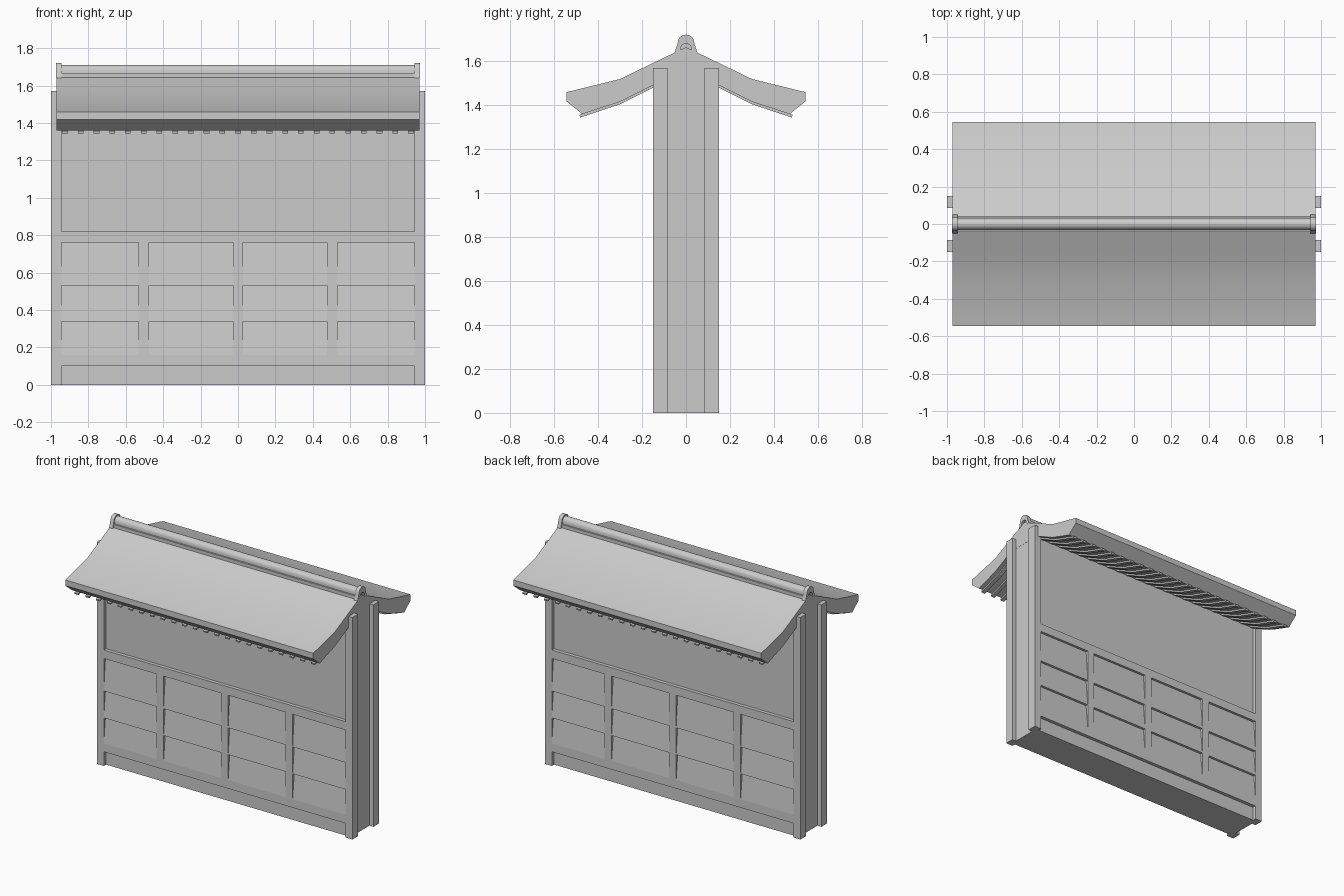
import bpy, bmesh, math

if "Cube" in bpy.data.objects:
    bpy.data.objects.remove(bpy.data.objects["Cube"])

GREY = (0.6, 0.6, 0.6, 1)
mat = bpy.data.materials.new("plain grey")
mat.use_nodes = True
mat.diffuse_color = GREY
mat.node_tree.nodes["Principled BSDF"].inputs["Base Color"].default_value = GREY


def prism(name, profile, spans, mirror="", smooth=False):
    """Extrude a (y, z) outline along x over each span, optionally mirrored."""
    bm = bmesh.new()
    for x0, x1 in spans:
        face = bm.faces.new([bm.verts.new((x0, y, z)) for y, z in profile])
        out = bmesh.ops.extrude_face_region(bm, geom=[face])["geom"]
        moved = [v for v in out if isinstance(v, bmesh.types.BMVert)]
        bmesh.ops.translate(bm, verts=moved, vec=(x1 - x0, 0, 0))
    bmesh.ops.recalc_face_normals(bm, faces=bm.faces)
    mesh = bpy.data.meshes.new(name)
    bm.to_mesh(mesh)
    bm.free()
    mesh.materials.append(mat)
    obj = bpy.data.objects.new(name, mesh)
    bpy.context.collection.objects.link(obj)
    if mirror:
        mod = obj.modifiers.new("mirror", "MIRROR")
        mod.use_axis = ["X" in mirror, "Y" in mirror, False]
        mod.use_mirror_merge = False
    if smooth:
        bpy.ops.object.select_all(action="DESELECT")
        obj.select_set(True)
        bpy.context.view_layer.objects.active = obj
        bpy.ops.object.shade_smooth_by_angle(angle=math.radians(30))
    return obj


def rect(y0, y1, z0, z1):
    return [(y0, z0), (y1, z0), (y1, z1), (y0, z1)]


def both_sides(half):
    """Complete a right-half outline with its left half."""
    return half + [(-y, z) for y, z in reversed(half) if y > 0]


FACE, RECESS, INNER = 0.15, 0.125, 0.945

# Wall body and corner posts
prism("wall_core", rect(-RECESS, RECESS, 0, 1.56), [(-0.969, 0.969)])
prism("corner_posts", rect(0.085, FACE, 0, 1.57), [(INNER, 1)], "XY")

# Frame rails and mullions on both faces
for name, z0, z1 in (("lower_rail", 0.10, 0.16), ("middle_rail", 0.76, 0.82)):
    prism(name, rect(0.11, FACE, z0, z1), [(-INNER, INNER)], "Y")
mullions = [(x - 0.028, x + 0.028) for x in (-0.505, 0, 0.505)]
prism("mullions", rect(0.11, FACE, 0.16, 0.76), mullions, "Y")

# Overlapping sloped boards in the lower panels
edges = [-INNER] + [x for span in mullions for x in span] + [INNER]
bays = list(zip(edges[::2], edges[1::2]))
for i, (z0, z1) in enumerate(((0.16, 0.34), (0.34, 0.53), (0.53, 0.76))):
    boards = [(0.11, z0), (FACE, z0), (0.132, z1), (0.11, z1)]
    prism(f"panel_boards_{i + 1}", boards, bays, "Y")

# Curved gable roof
roof = both_sides([(0, 1.50), (0.14, 1.497), (0.30, 1.417), (0.472, 1.36),
                   (0.545, 1.42), (0.545, 1.46), (0.30, 1.52), (0.15, 1.593),
                   (0, 1.665)])
# Drop the doubled centre line by ordering the outline from the lower centre
prism("roof", roof, [(-0.97, 0.97)], smooth=True)

# Rafters under the eaves
rafter = [(0.13, 1.49), (0.30, 1.405), (0.482, 1.345), (0.485, 1.357),
          (0.30, 1.425), (0.13, 1.51)]
count = 23
centres = [-0.925 + 1.85 * i / (count - 1) for i in range(count)]
prism("rafters", rafter, [(x - 0.015, x + 0.015) for x in centres], "Y")


def arch(radius, base, spring):
    """Points of a round arch from right foot to left foot."""
    arc = [(radius * math.cos(a), spring + radius * math.sin(a))
           for a in (math.pi * i / 10 for i in range(11))]
    return [(base, 1.64)] + arc + [(-base, 1.64)]


# Ridge beam with hollow end caps
prism("ridge_base", rect(-0.043, 0.043, 1.63, 1.668), [(-0.95, 0.95)])
prism("ridge_tile", arch(0.031, 0.034, 1.68), [(-0.955, 0.955)], smooth=True)
outer = arch(0.038, 0.052, 1.684)
inner = arch(0.024, 0.03, 1.658)
prism("ridge_end_cap", outer + inner[::-1], [(0.945, 0.972)], "X", smooth=True)
